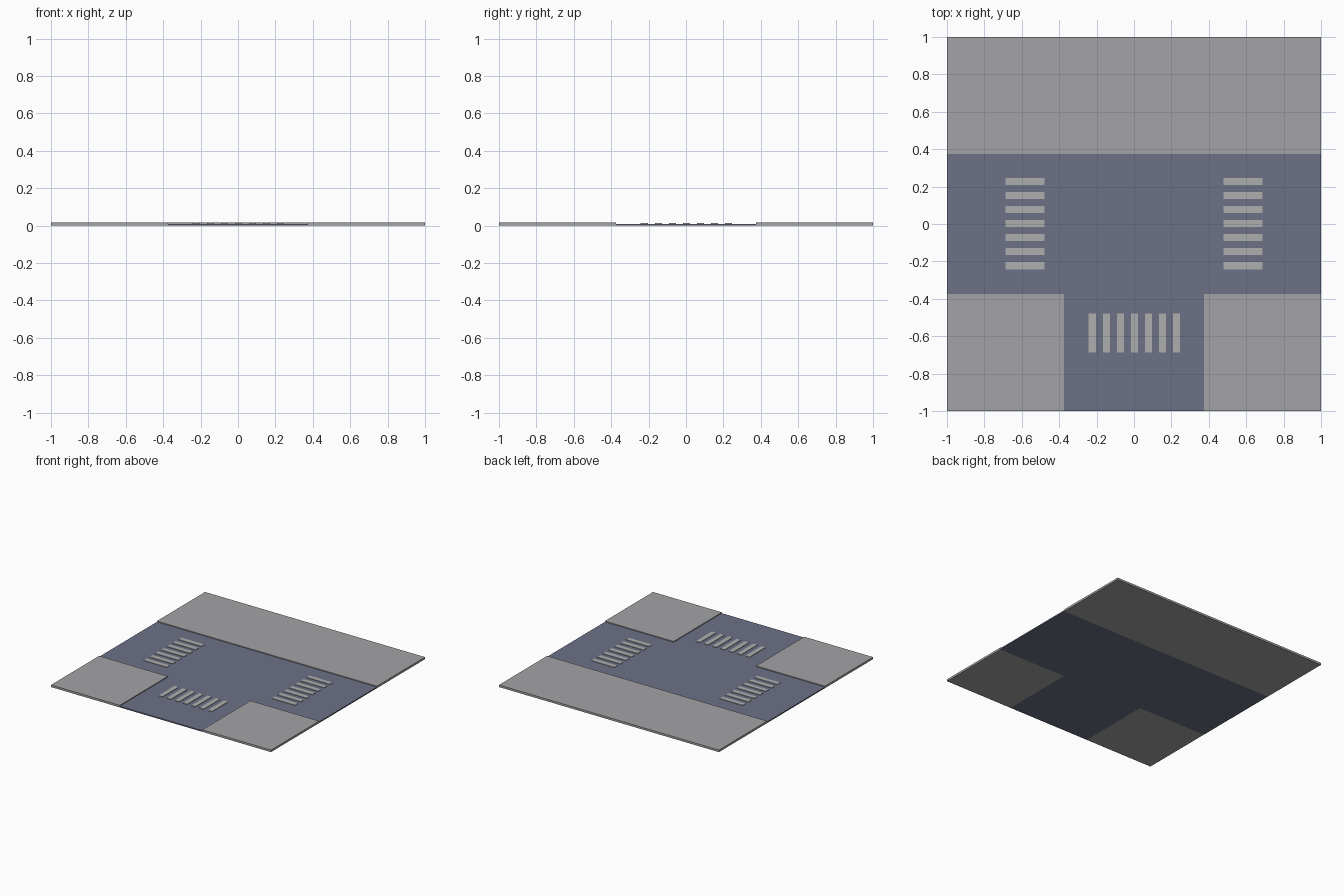
import bpy

if "Cube" in bpy.data.objects:
    bpy.data.objects.remove(bpy.data.objects["Cube"])

ROAD_Z, WALK_Z, STRIPE_Z = 0.01, 0.017, 0.014
HALF = 0.375  # half width of each road


def material(name, rgb):
    m = bpy.data.materials.new(name)
    m.diffuse_color = (*rgb, 1)
    m.use_nodes = True
    m.node_tree.nodes["Principled BSDF"].inputs["Base Color"].default_value = m.diffuse_color
    return m


def prism(name, outline, z0, z1, mat):
    """Extrude a flat counter-clockwise outline between two heights."""
    n = len(outline)
    verts = [(x, y, z) for z in (z0, z1) for x, y in outline]
    faces = [tuple(reversed(range(n))), tuple(range(n, 2 * n))]
    faces += [(i, (i + 1) % n, (i + 1) % n + n, i + n) for i in range(n)]
    mesh = bpy.data.meshes.new(name)
    mesh.from_pydata(verts, [], faces)
    mesh.materials.append(mat)
    ob = bpy.data.objects.new(name, mesh)
    bpy.context.collection.objects.link(ob)
    return ob


def rect(x0, x1, y0, y1):
    return [(x0, y0), (x1, y0), (x1, y1), (x0, y1)]


asphalt = material("asphalt", (0.15, 0.165, 0.24))
concrete = material("concrete", (0.37, 0.37, 0.385))
paint = material("road_paint", (0.42, 0.43, 0.42))

# T-shaped roadway
h = HALF
prism("roadway", [(-h, -1), (h, -1), (h, -h), (1, -h), (1, h),
                  (-1, h), (-1, -h), (-h, -h)], 0, ROAD_Z, asphalt)

# Raised pavements: one long strip at the back, two front corners
prism("pavement_back", rect(-1, 1, h, 1), 0, WALK_Z, concrete)
prism("pavement_left", rect(-1, -h, -1, -h), 0, WALK_Z, concrete)
prism("pavement_right", rect(h, 1, -1, -h), 0, WALK_Z, concrete)

# Zebra crossings on the three arms
NEAR, FAR, PITCH, WIDTH = 0.478, 0.688, 0.075, 0.038
for i in range(7):
    c = (i - 3) * PITCH + 0.002
    a, b = c - WIDTH / 2, c + WIDTH / 2
    prism(f"stripe_left_{i}", rect(-FAR, -NEAR, a, b), ROAD_Z, STRIPE_Z, paint)
    prism(f"stripe_right_{i}", rect(NEAR, FAR, a, b), ROAD_Z, STRIPE_Z, paint)
    prism(f"stripe_front_{i}", rect(a, b, -FAR, -NEAR), ROAD_Z, STRIPE_Z, paint)
